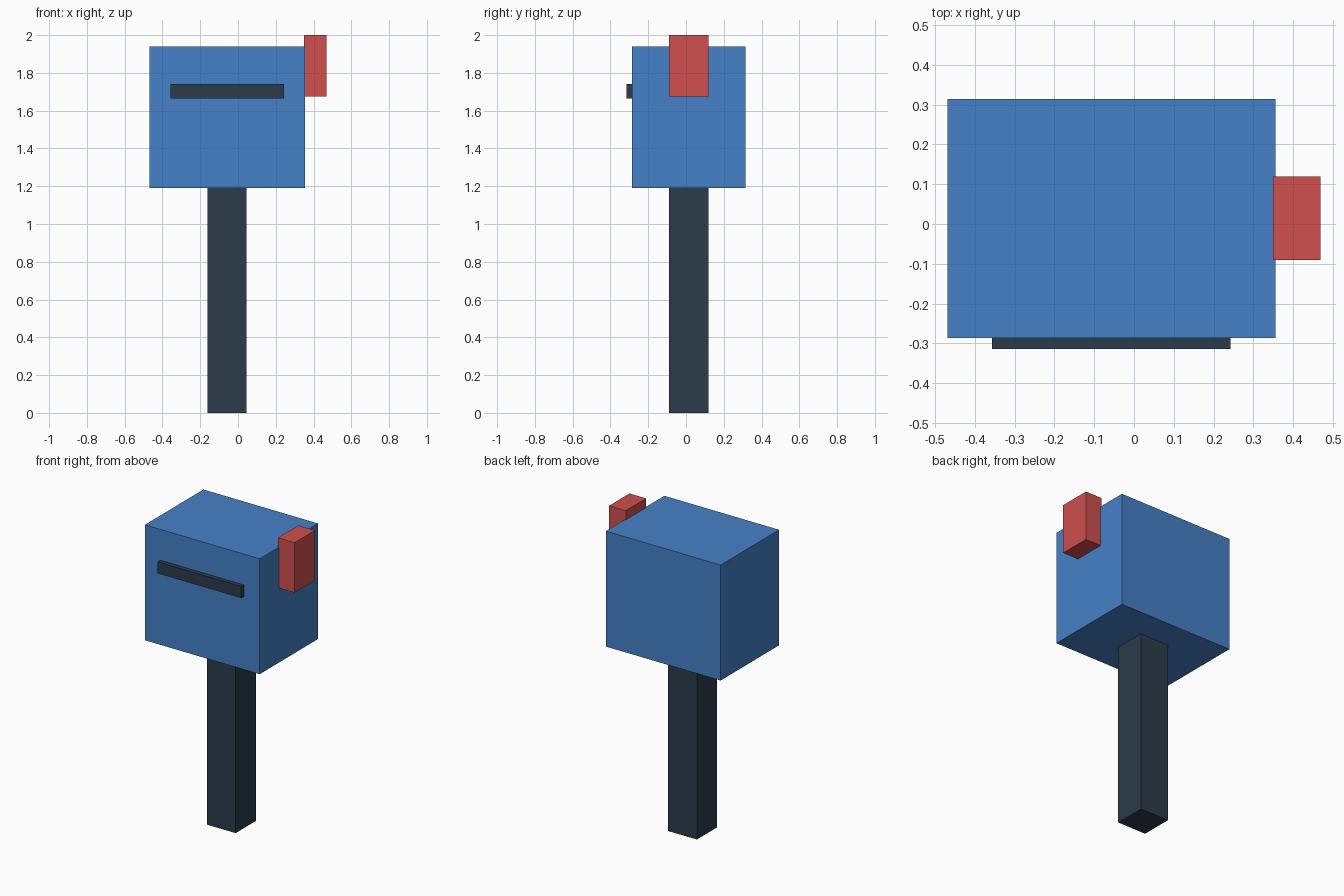
import bpy

if "Cube" in bpy.data.objects:
    bpy.data.objects.remove(bpy.data.objects["Cube"])


def material(name, color):
    mat = bpy.data.materials.new(name)
    mat.diffuse_color = color
    mat.use_nodes = True
    mat.node_tree.nodes["Principled BSDF"].inputs["Base Color"].default_value = mat.diffuse_color
    return mat


def block(name, low, high, mat):
    """Box spanning two opposite corners."""
    center = [(a + b) / 2 for a, b in zip(low, high)]
    bpy.ops.mesh.primitive_cube_add(size=1, location=center)
    obj = bpy.context.object
    obj.name = name
    obj.scale = [b - a for a, b in zip(low, high)]
    bpy.ops.object.transform_apply(location=False, rotation=False, scale=True)
    obj.data.materials.append(mat)
    return obj


blue = material("blue", (0.06, 0.22, 0.58, 1))
dark = material("dark_slate", (0.025, 0.045, 0.07, 1))
red = material("red", (0.62, 0.08, 0.075, 1))

# Post carrying the box
block("post", (-0.161, -0.09, 0), (0.046, 0.118, 1.19), dark)

# Letter box body
block("mailbox_body", (-0.469, -0.286, 1.19), (0.356, 0.314, 1.94), blue)

# Mail slot on the front face
block("mail_slot", (-0.357, -0.314, 1.665), (0.243, -0.284, 1.74), dark)

# Raised flag on the right side
block("flag", (0.349, -0.09, 1.675), (0.469, 0.119, 2.0), red)
